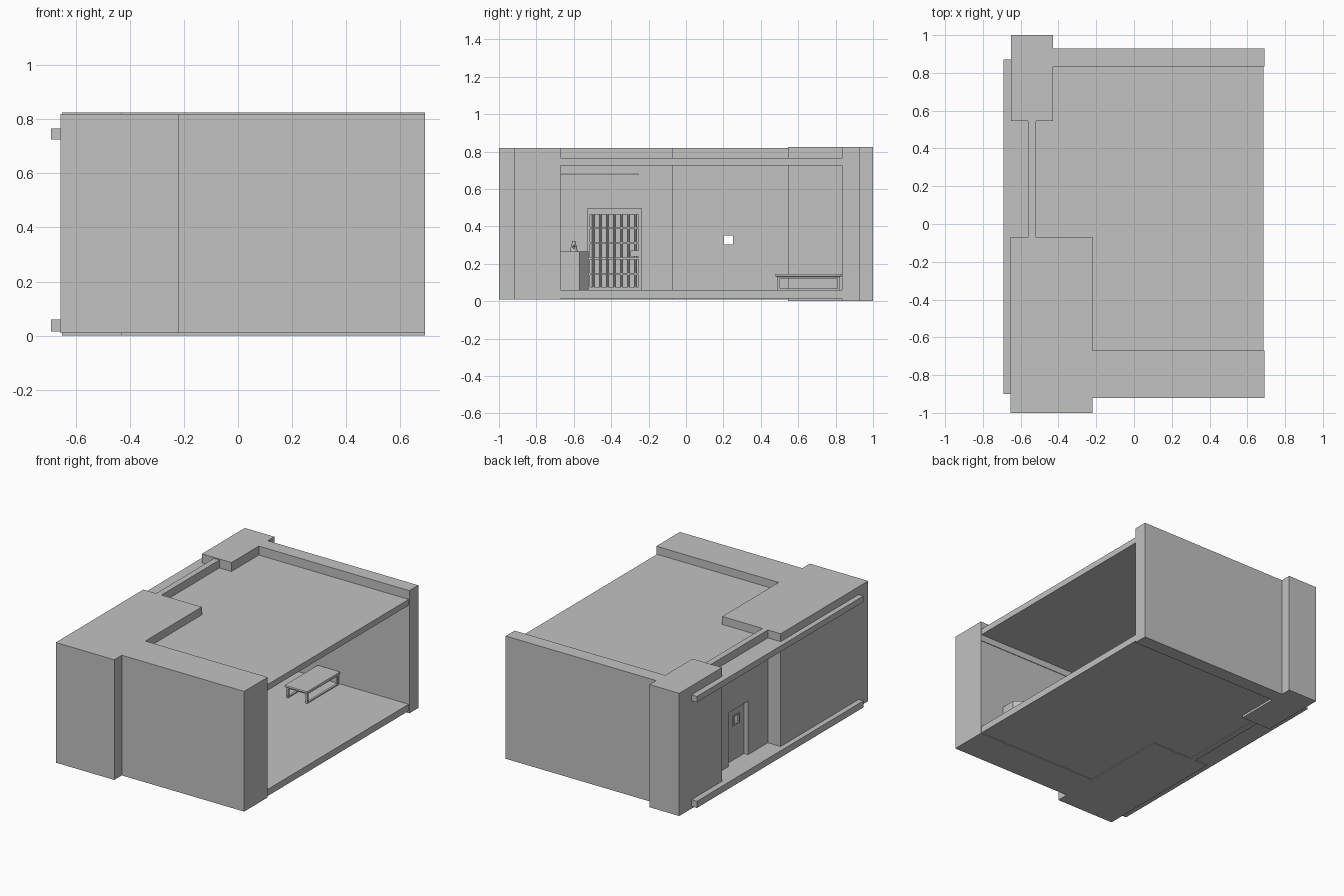
import bpy, bmesh, math
from mathutils import Vector

if "Cube" in bpy.data.objects:
    bpy.data.objects.remove(bpy.data.objects["Cube"])

grey = bpy.data.materials.new("plain_grey")
grey.diffuse_color = (0.54, 0.54, 0.54, 1)
grey.use_nodes = True
grey.node_tree.nodes["Principled BSDF"].inputs["Base Color"].default_value = grey.diffuse_color


def finish(name, bm):
    bmesh.ops.recalc_face_normals(bm, faces=bm.faces[:])
    me = bpy.data.meshes.new(name)
    bm.to_mesh(me)
    bm.free()
    me.materials.append(grey)
    ob = bpy.data.objects.new(name, me)
    bpy.context.collection.objects.link(ob)
    return ob


def prism(name, pts, z0, z1):
    """Extrude an xy outline from z0 to z1."""
    bm = bmesh.new()
    f = bm.faces.new([bm.verts.new((x, y, z0)) for x, y in pts])
    r = bmesh.ops.extrude_face_region(bm, geom=[f])
    vs = [v for v in r["geom"] if isinstance(v, bmesh.types.BMVert)]
    bmesh.ops.translate(bm, verts=vs, vec=(0, 0, z1 - z0))
    return finish(name, bm)


def box(name, x0, x1, y0, y1, z0, z1):
    return prism(name, [(x0, y0), (x1, y0), (x1, y1), (x0, y1)], z0, z1)


def ring(name, x0, x1, outer, inner):
    """Upright plate with a rectangular opening; rectangles are y0, y1, z0, z1."""
    bm = bmesh.new()

    def loop(x, r):
        y0, y1, z0, z1 = r
        return [bm.verts.new((x, y, z)) for y, z in ((y0, z0), (y1, z0), (y1, z1), (y0, z1))]
    loops = [loop(x0, outer), loop(x1, outer), loop(x1, inner), loop(x0, inner)]
    for a, b in zip(loops, loops[1:] + loops[:1]):
        for i in range(4):
            j = (i + 1) % 4
            bm.faces.new((a[i], a[j], b[j], b[i]))
    return finish(name, bm)


def rod(name, a, b, r0, r1=None, sides=10):
    a, b = Vector(a), Vector(b)
    bm = bmesh.new()
    bmesh.ops.create_cone(bm, cap_ends=True, segments=sides, radius1=r0,
                          radius2=r0 if r1 is None else r1, depth=(b - a).length)
    rot = Vector((0, 0, 1)).rotation_difference(b - a).to_matrix().to_4x4()
    bm.transform(rot)
    bmesh.ops.translate(bm, verts=bm.verts[:], vec=(a + b) / 2)
    return finish(name, bm)


# Room shell: floor and ceiling slabs, two L-shaped walls
box("floor_slab", -0.69, 0.685, -0.90, 0.87, 0.015, 0.06)
box("ceiling_slab", -0.69, 0.685, -0.90, 0.87, 0.725, 0.765)
prism("front_wall", [(-0.655, -1), (-0.22, -1), (-0.22, -0.92), (0.69, -0.92),
                     (0.69, -0.67), (-0.22, -0.67), (-0.22, -0.07), (-0.655, -0.07)],
      0.01, 0.818)
prism("back_wall", [(-0.65, 0.545), (-0.43, 0.545), (-0.43, 0.835), (0.69, 0.835),
                    (0.69, 0.93), (-0.43, 0.93), (-0.43, 1), (-0.65, 1)], 0.0, 0.825)

# Side wall with recessed entrance door and its peep window
ring("side_wall", -0.56, -0.52, (-0.07, 0.545, 0.01, 0.818), (0.14, 0.35, 0.06, 0.42))
ring("entrance_door", -0.53, -0.52, (0.14, 0.35, 0.06, 0.42), (0.202, 0.252, 0.302, 0.35))
ring("door_window_frame", -0.536, -0.53, (0.192, 0.262, 0.292, 0.36), (0.202, 0.252, 0.302, 0.35))
box("door_handle", -0.52, -0.512, 0.147, 0.168, 0.257, 0.261)

# Barred gate on the inner block
gx = -0.212
ring("gate_frame", -0.22, -0.205, (-0.53, -0.235, 0.06, 0.495), (-0.512, -0.253, 0.075, 0.462))
for i in range(7):
    y = -0.496 + i * 0.0377
    rod(f"gate_bar_{i + 1}", (gx, y, 0.075), (gx, y, 0.462), 0.0055)
for i, z in enumerate((0.145, 0.228, 0.31, 0.392)):
    box(f"gate_crossbar_{i + 1}", gx - 0.004, gx + 0.004, -0.512, -0.253, z - 0.005, z + 0.005)
box("gate_lock", -0.215, -0.2, -0.297, -0.255, 0.238, 0.27)

# Thin pipe under the ceiling
rod("pipe_front_wall", (-0.217, -0.667, 0.68), (0.685, -0.667, 0.68), 0.0025, sides=8)
rod("pipe_block", (-0.217, -0.667, 0.68), (-0.217, -0.25, 0.68), 0.0025, sides=8)

# Wash unit with cut corner, sunken basin and tap
unit = prism("wash_unit", [(0.33, -0.67), (0.51, -0.67), (0.51, -0.57), (0.45, -0.52),
                           (0.33, -0.52)], 0.06, 0.265)
bm = bmesh.new()
bm.from_mesh(unit.data)
top = [f for f in bm.faces if f.normal.z > 0.9]
bmesh.ops.inset_region(bm, faces=top, thickness=0.02)
bmesh.ops.translate(bm, verts=top[0].verts[:], vec=(0, 0, -0.03))
bm.to_mesh(unit.data)
bm.free()
rod("tap_body", (0.345, -0.6, 0.262), (0.345, -0.6, 0.305), 0.022, 0.012, 12)
rod("tap_knob", (0.345, -0.6, 0.305), (0.345, -0.6, 0.322), 0.010, 0.008, 12)
rod("tap_spout", (0.345, -0.6, 0.297), (0.395, -0.6, 0.285), 0.006)

# Bed: rounded mattress plate on a light frame
bed = prism("bed_top", [(0.01, 0.478), (0.18, 0.478), (0.18, 0.832), (0.01, 0.832)], 0.13, 0.146)
bev = bed.modifiers.new("rounded", "BEVEL")
bev.width, bev.segments = 0.006, 2
for side, x in (("left", 0.018), ("right", 0.16)):
    for end, y in (("front", 0.488), ("back", 0.81)):
        box(f"bed_leg_{side}_{end}", x, x + 0.014, y, y + 0.014, 0.06, 0.13)
    box(f"bed_rail_{side}", x, x + 0.014, 0.502, 0.81, 0.122, 0.13)
    box(f"bed_foot_{side}", x, x + 0.014, 0.502, 0.81, 0.06, 0.067)
for end, y in (("front", 0.488), ("back", 0.81)):
    box(f"bed_crossrail_{end}", 0.032, 0.16, y, y + 0.014, 0.122, 0.13)
